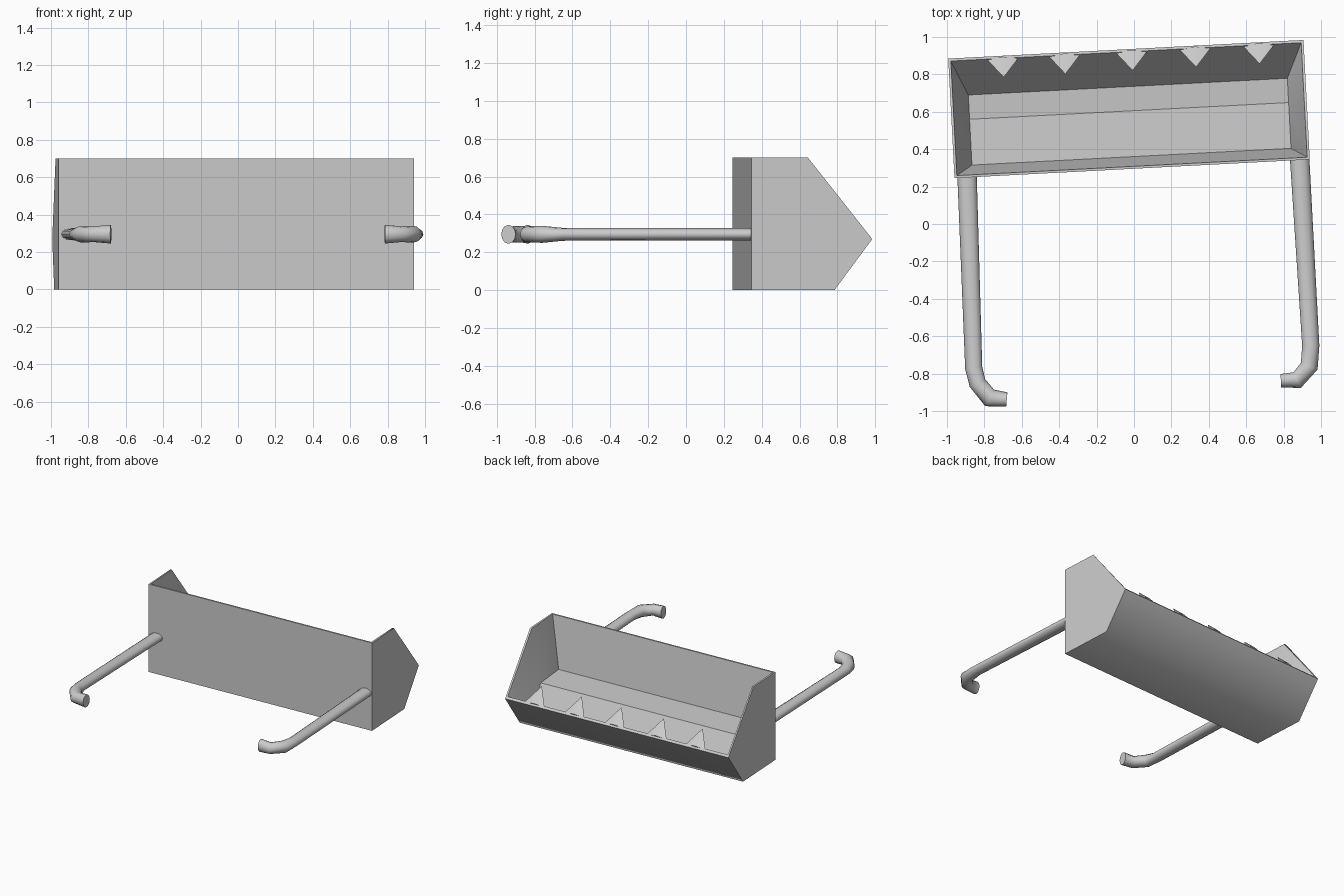
import bpy, bmesh, math
from mathutils import Vector, Matrix

cube = bpy.data.objects.get("Cube")
if cube:
    bpy.data.objects.remove(cube, do_unlink=True)

steel = bpy.data.materials.new("plain grey")
steel.use_nodes = True
GREY = (0.6, 0.6, 0.6, 1)
steel.diffuse_color = GREY
steel.node_tree.nodes["Principled BSDF"].inputs["Base Color"].default_value = GREY

# The bucket sits slightly turned about the vertical axis
PLACE = Matrix.Translation((-0.01, 0.295, 0)) @ Matrix.Rotation(math.radians(3), 4, "Z")
HALF = 0.951


def finish(name, bm, smooth=None, matrix=None):
    bmesh.ops.recalc_face_normals(bm, faces=bm.faces)
    mesh = bpy.data.meshes.new(name)
    bm.to_mesh(mesh)
    bm.free()
    obj = bpy.data.objects.new(name, mesh)
    bpy.context.collection.objects.link(obj)
    mesh.materials.append(steel)
    if matrix:
        obj.matrix_world = matrix
    if smooth:
        bpy.ops.object.select_all(action="DESELECT")
        obj.select_set(True)
        bpy.context.view_layer.objects.active = obj
        bpy.ops.object.shade_smooth_by_angle(angle=math.radians(smooth))
    return obj


def make_bucket():
    bm = bmesh.new()
    # Side profiles as (depth, height): shell, opening rim, cavity floor
    shell = [(0, 0), (0, 0.7), (0.30, 0.7), (0.64, 0.27), (0.44, 0)]
    rim = [(0.013, 0.7), (0.295, 0.7), (0.626, 0.285)]
    floor = [(0.065, 0.3), (0.31, 0.29), (0.44, 0.04)]

    def both_ends(points, half):
        return [[bm.verts.new((s * half, y, z)) for y, z in points] for s in (-1, 1)]

    outer = both_ends(shell, HALF)
    edge = both_ends(rim, HALF - 0.013)
    base = both_ends(floor, HALF - 0.097)

    def span(a, i, b, j):
        bm.faces.new((a[0][i], a[1][i], b[1][j], b[0][j]))

    # Front plate, underside and sloping cutting plate
    span(outer, 0, outer, 1)
    span(outer, 0, outer, 4)
    span(outer, 4, outer, 3)
    # Narrow rim, then the cavity
    span(outer, 1, edge, 0)
    span(outer, 3, edge, 2)
    span(edge, 0, base, 0)
    span(base, 0, base, 1)
    span(base, 1, base, 2)
    span(base, 2, edge, 2)
    # End plates
    for o, e, b in zip(outer, edge, base):
        bm.faces.new(o)
        for i in range(2):
            bm.faces.new((o[i + 1], o[i + 2], e[i + 1], e[i]))
            bm.faces.new((e[i], e[i + 1], b[i + 1], b[i]))
    finish("bucket", bm, 56, PLACE)


def make_tooth(index, x):
    # Pointed tooth leaning inward from the lip
    bm = bmesh.new()
    a, b, ridge, tip, root = [bm.verts.new(p) for p in (
        (x - 0.085, 0.625, 0.275), (x + 0.085, 0.625, 0.275),
        (x, 0.635, 0.29), (x, 0.525, 0.385), (x, 0.57, 0.21))]
    for face in ((a, ridge, tip), (ridge, b, tip), (a, tip, root),
                 (b, root, tip), (a, root, b, ridge)):
        bm.faces.new(face)
    finish(f"bucket_tooth_{index}", bm, 35, PLACE)


def make_arm(name, path):
    # Sweep an oval section along a level path of (x, y, half width, half height)
    bm = bmesh.new()
    sides = 12
    points = [Vector((x, y, 0.295)) for x, y, w, h in path]
    rings = []
    for i, (x, y, w, h) in enumerate(path):
        before = points[i] - points[max(i - 1, 0)]
        after = points[min(i + 1, len(path) - 1)] - points[i]
        along = (before.normalized() + after.normalized()).normalized()
        across = Vector((along.y, -along.x, 0))
        ring = []
        for k in range(sides):
            t = math.tau * k / sides
            offset = across * (w * math.cos(t)) + Vector((0, 0, h * math.sin(t)))
            ring.append(bm.verts.new(points[i] + offset))
        rings.append(ring)
    for r, s in zip(rings, rings[1:]):
        for k in range(sides):
            n = (k + 1) % sides
            bm.faces.new((r[k], r[n], s[n], s[k]))
    bm.faces.new(rings[0])
    bm.faces.new(rings[-1])
    finish(name, bm, 50)


make_bucket()
for number, tooth_x in enumerate((-0.66, -0.33, 0.03, 0.37, 0.71), 1):
    make_tooth(number, tooth_x)

# Lift arms with inward hooked ends
make_arm("right_arm", [(-0.893, 0.27, 0.052, 0.032), (-0.857, -0.77, 0.046, 0.034),
                       (-0.837, -0.85, 0.046, 0.045), (-0.772, -0.93, 0.05, 0.042),
                       (-0.68, -0.938, 0.038, 0.05)])
make_arm("left_arm", [(0.885, 0.36, 0.052, 0.032), (0.945, -0.65, 0.046, 0.034),
                      (0.937, -0.76, 0.048, 0.045), (0.872, -0.835, 0.046, 0.042),
                      (0.785, -0.838, 0.036, 0.05)])
